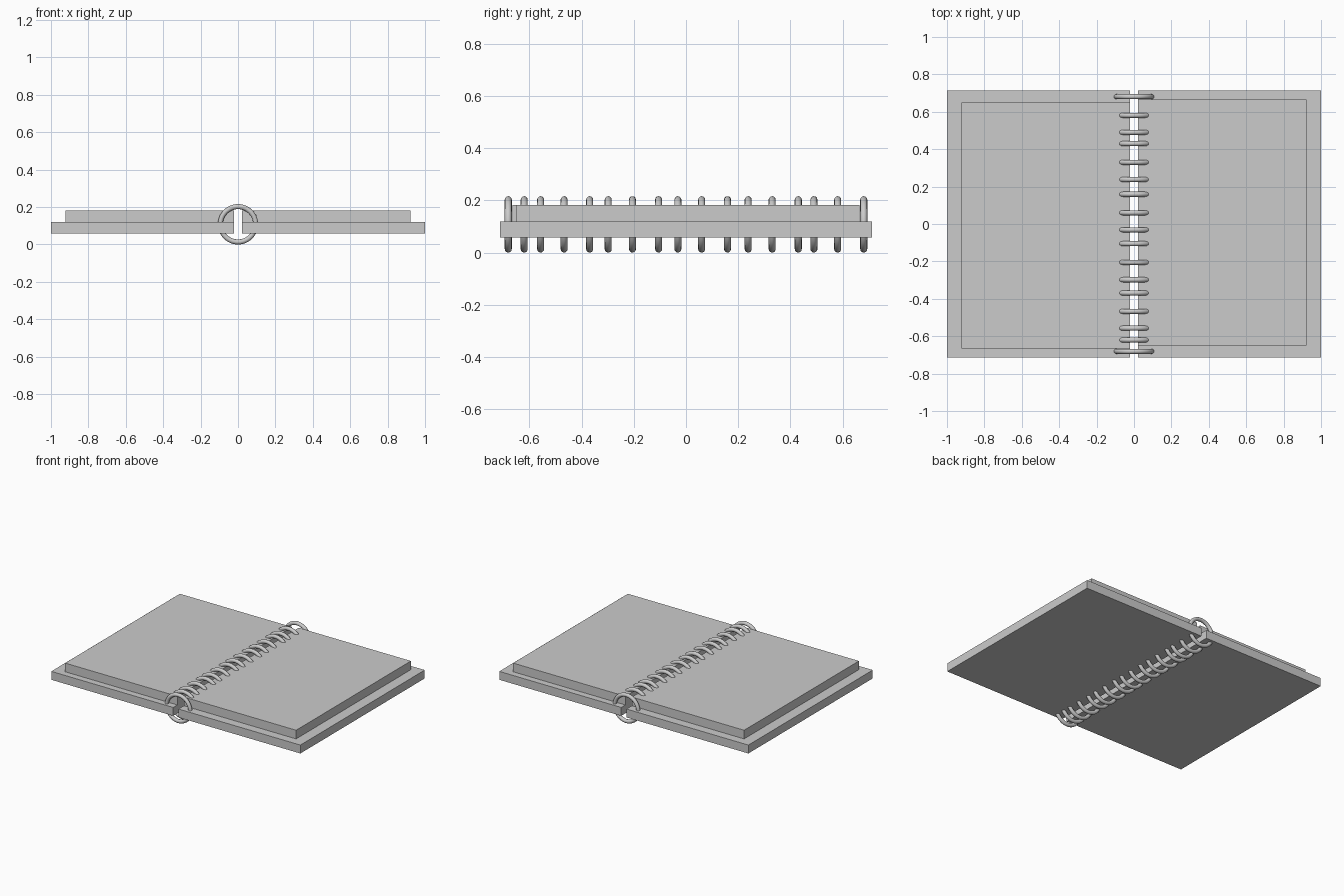
import bpy

if "Cube" in bpy.data.objects:
    bpy.data.objects.remove(bpy.data.objects["Cube"])

GAP = 0.021          # half width of the slot along the spine


def box(name, x0, x1, y0, y1, z0, z1):
    bpy.ops.mesh.primitive_cube_add(size=1, location=((x0 + x1) / 2, (y0 + y1) / 2, (z0 + z1) / 2))
    ob = bpy.context.object
    ob.name = name
    ob.scale = (x1 - x0, y1 - y0, z1 - z0)
    bpy.ops.object.transform_apply(location=False, rotation=False, scale=True)
    return ob


# Cover boards and page blocks; the page blocks are slightly staggered in y
for side, s in (("left", -1), ("right", 1)):
    x_in = s * GAP
    box(side + "_cover", min(x_in, s), max(x_in, s), -0.713, 0.713, 0.058, 0.119)
    x_out = s * 0.922
    mid = s * 0.0075
    box(side + "_pages", min(x_in, x_out), max(x_in, x_out),
        mid - 0.658, mid + 0.658, 0.119, 0.182)

# Binding rings along the spine, unevenly spaced
ring_y = [-0.681, -0.62, -0.557, -0.467, -0.369, -0.298, -0.205, -0.105, -0.031,
          0.06, 0.159, 0.238, 0.33, 0.43, 0.49, 0.581, 0.681]
for i, y in enumerate(ring_y):
    bpy.ops.mesh.primitive_torus_add(major_radius=0.0945, minor_radius=0.0135,
                                     major_segments=48, minor_segments=12,
                                     location=(0, y, 0.108), rotation=(1.5707963, 0, 0))
    ring = bpy.context.object
    ring.name = f"binding_ring_{i + 1}"
    bpy.ops.object.shade_smooth()
